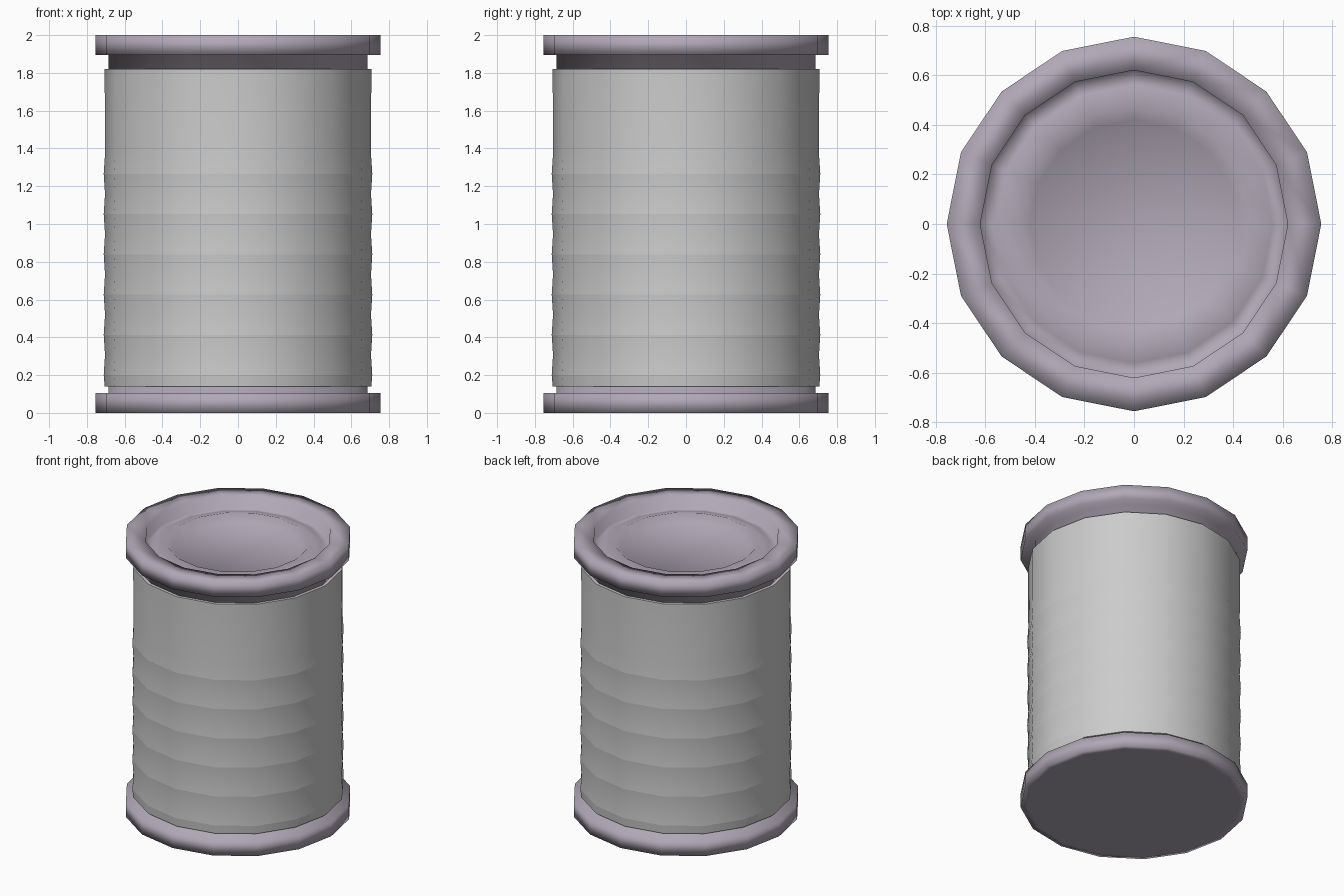
import bpy, bmesh
from math import sin, cos, pi

if "Cube" in bpy.data.objects:
    bpy.data.objects.remove(bpy.data.objects["Cube"])

SIDES = 16


def lathe(name, profile, cap_start=False, cap_end=False, sharp=()):
    """Revolve (radius, z) points into a smooth 16-sided shell; rings listed in sharp get a crease."""
    bm = bmesh.new()
    rings = [[bm.verts.new((r * cos(2 * pi * i / SIDES), r * sin(2 * pi * i / SIDES), z))
              for i in range(SIDES)] for r, z in profile]
    for a, b in zip(rings, rings[1:]):
        for i in range(SIDES):
            j = (i + 1) % SIDES
            bm.faces.new((a[i], a[j], b[j], b[i])).smooth = True
    if cap_start:
        bm.faces.new(rings[0][::-1]).smooth = True
    if cap_end:
        bm.faces.new(rings[-1]).smooth = True
    for k in sharp:
        for i in range(SIDES):
            bm.edges.get((rings[k][i], rings[k][(i + 1) % SIDES])).smooth = False
    mesh = bpy.data.meshes.new(name)
    bm.to_mesh(mesh)
    bm.free()
    obj = bpy.data.objects.new(name, mesh)
    bpy.context.collection.objects.link(obj)
    return obj


# Metal can: bottom rim, inner wall, top rim and lid with a raised ring around a sunken disc
metal = bpy.data.materials.new("mauve_metal")
metal.diffuse_color = (0.44, 0.39, 0.47, 1)
metal.use_nodes = True
metal.node_tree.nodes["Principled BSDF"].inputs["Base Color"].default_value = metal.diffuse_color
can = lathe("metal_can", [
    (0.71, 0.0), (0.755, 0.0), (0.755, 0.105), (0.685, 0.105),
    (0.685, 1.895), (0.755, 1.895), (0.755, 2.0),
    (0.62, 2.0), (0.62, 1.91), (0.56, 1.92), (0.47, 1.95), (0.42, 1.905),
], cap_start=True, cap_end=True)
can.data.materials.append(metal)

# Grey sleeve with shallow ripples, creased at each peak
profile = [(0.685, 0.14), (0.706, 0.14)]
sharp = [1]
pitch = 0.213
for k in range(6):
    peak = 0.2 + k * pitch
    sharp.append(len(profile))
    profile += [(0.711, peak), (0.704, peak + pitch / 2)]
sharp.append(len(profile))
profile += [(0.706, 1.82), (0.685, 1.82)]
lathe("grey_sleeve", profile, sharp=sharp)
